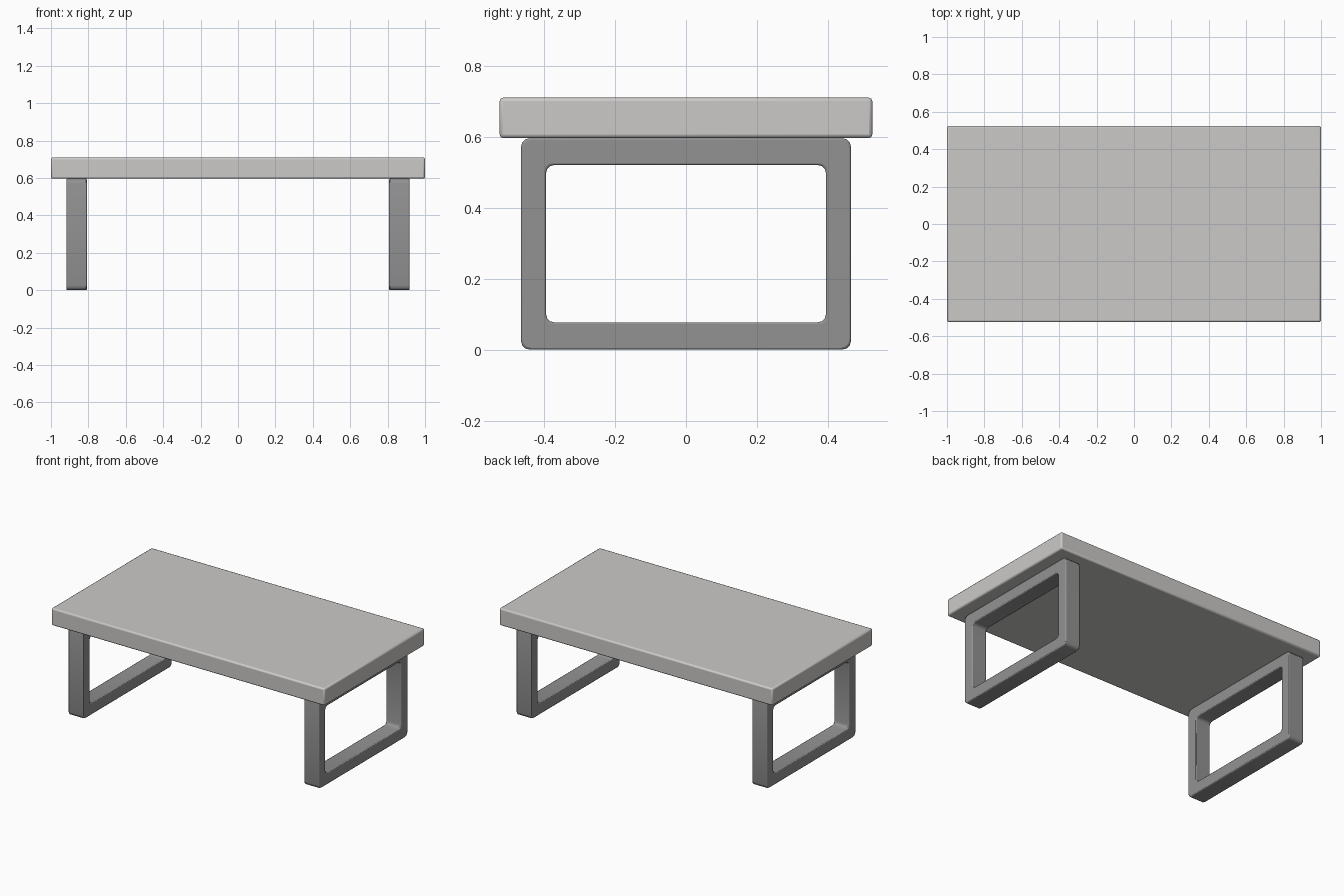
import bpy, bmesh, math

if "Cube" in bpy.data.objects:
    bpy.data.objects.remove(bpy.data.objects["Cube"])


def material(name, rgb):
    m = bpy.data.materials.new(name)
    m.diffuse_color = (*rgb, 1)
    m.use_nodes = True
    m.node_tree.nodes["Principled BSDF"].inputs["Base Color"].default_value = m.diffuse_color
    return m


def finish(name, bm, mat, bevel, segments):
    bmesh.ops.recalc_face_normals(bm, faces=bm.faces)
    me = bpy.data.meshes.new(name)
    bm.to_mesh(me)
    bm.free()
    me.materials.append(mat)
    ob = bpy.data.objects.new(name, me)
    bpy.context.collection.objects.link(ob)
    mod = ob.modifiers.new("soft_edges", "BEVEL")
    mod.width, mod.segments = bevel, segments
    mod.limit_method, mod.angle_limit = "ANGLE", math.radians(50)
    bpy.ops.object.select_all(action="DESELECT")
    ob.select_set(True)
    bpy.context.view_layer.objects.active = ob
    bpy.ops.object.shade_smooth_by_angle(angle=math.radians(50))
    return ob


def rounded_rect(y, z0, z1, r, steps=3):
    pts = []
    for k, (cy, cz) in enumerate([(y - r, z1 - r), (r - y, z1 - r),
                                  (r - y, z0 + r), (y - r, z0 + r)]):
        for i in range(steps + 1):
            a = math.pi / 2 * (k + i / steps)
            pts.append((cy + r * math.cos(a), cz + r * math.sin(a)))
    return pts


light = material("light_grey", (0.60, 0.59, 0.58))
dark = material("dark_grey", (0.29, 0.29, 0.29))

# Table top slab
bm = bmesh.new()
bmesh.ops.create_cube(bm, size=1)
for v in bm.verts:
    v.co.x *= 2.0
    v.co.y *= 1.05
    v.co.z = v.co.z * 0.114 + 0.653
finish("table_top", bm, light, 0.01, 2)


# Rectangular loop legs, one at each end
def leg_frame(name, x0, x1):
    bm = bmesh.new()
    outer = rounded_rect(0.465, 0.0, 0.596, 0.025)
    inner = rounded_rect(0.394, 0.077, 0.520, 0.022)
    rings = [[bm.verts.new((x, y, z)) for y, z in prof]
             for x, prof in ((x0, outer), (x1, outer), (x1, inner), (x0, inner))]
    n = len(outer)
    for a, b in zip(rings, rings[1:] + rings[:1]):
        for i in range(n):
            j = (i + 1) % n
            bm.faces.new((a[i], a[j], b[j], b[i]))
    finish(name, bm, dark, 0.006, 2)


leg_frame("right_leg_frame", 0.808, 0.917)
leg_frame("left_leg_frame", -0.917, -0.808)
